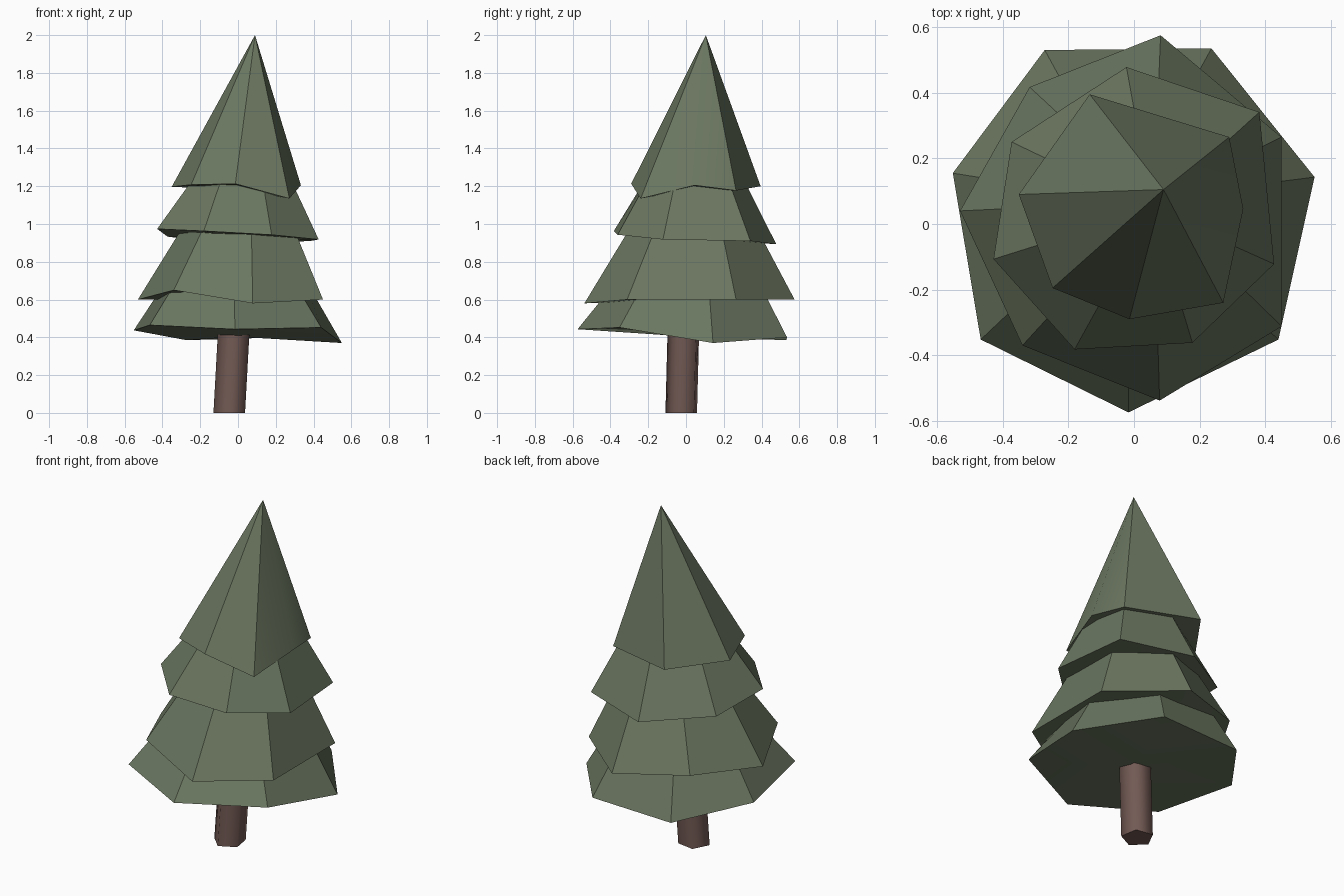
import bpy, math

if "Cube" in bpy.data.objects:
    bpy.data.objects.remove(bpy.data.objects["Cube"])


def material(name, rgb):
    m = bpy.data.materials.new(name)
    m.diffuse_color = (*rgb, 1.0)
    m.use_nodes = True
    m.node_tree.nodes["Principled BSDF"].inputs["Base Color"].default_value = m.diffuse_color
    return m


needle_green = material("needle_green", (0.147, 0.184, 0.118))
bark_brown = material("bark_brown", (0.168, 0.101, 0.088))


def build(name, verts, faces, mat, smooth_angle):
    me = bpy.data.meshes.new(name)
    me.from_pydata(verts, [], faces)
    me.materials.append(mat)
    me.update()
    ob = bpy.data.objects.new(name, me)
    bpy.context.collection.objects.link(ob)
    bpy.ops.object.select_all(action='DESELECT')
    ob.select_set(True)
    bpy.context.view_layer.objects.active = ob
    bpy.ops.object.shade_smooth_by_angle(angle=math.radians(smooth_angle))
    return ob


def tier(name, ring, centre, ratio, top_z, dip=0.01):
    """Skirt from an uneven ring (clockwise from above), drawn in toward a centre."""
    ring = ring[::-1]                      # counter-clockwise
    n = len(ring)
    cx, cy = centre
    hub = tuple(sum(v[i] for v in ring) / n for i in range(3))
    # Underside fans out from a slightly lowered hub
    verts = [(hub[0], hub[1], hub[2] - dip)] + list(ring)
    nxt = [(i + 1) % n for i in range(n)]
    faces = [(0, 1 + nxt[i], 1 + i) for i in range(n)]
    if ratio == 0:
        verts.append((cx, cy, top_z))
        faces += [(1 + i, 1 + nxt[i], n + 1) for i in range(n)]
    else:
        verts += [(cx + (x - cx) * ratio, cy + (y - cy) * ratio, top_z) for x, y, z in ring]
        faces += [(1 + i, 1 + nxt[i], n + 1 + nxt[i], n + 1 + i) for i in range(n)]
        faces.append(tuple(range(n + 1, 2 * n + 1)))
    return build(name, verts, faces, needle_green, 30)


# Pointed top
tier("top_branches", [
    (-0.135, 0.395, 1.20), (0.29, 0.265, 1.177), (0.333, 0.046, 1.205), (0.272, -0.24, 1.135),
    (-0.014, -0.29, 1.213), (-0.248, -0.195, 1.208), (-0.351, 0.09, 1.197)],
    (0.09, 0.105), 0, 2.0)

# Three skirts below
tier("upper_branches", [
    (-0.023, 0.478, 0.893), (0.382, 0.341, 0.91), (0.427, -0.122, 0.918), (0.178, -0.362, 0.943),
    (-0.181, -0.382, 0.963), (-0.428, -0.107, 0.974), (-0.373, 0.25, 0.933)],
    (0.055, 0.045), 0.56, 1.27)
tier("middle_branches", [
    (0.081, 0.575, 0.60), (0.449, 0.265, 0.60), (0.45, -0.312, 0.60), (0.078, -0.538, 0.58),
    (-0.34, -0.37, 0.65), (-0.53, 0.04, 0.60), (-0.318, 0.417, 0.632)],
    (0.06, 0.068), 0.56, 1.02)
tier("lower_branches", [
    (-0.272, 0.53, 0.385), (0.236, 0.535, 0.40), (0.55, 0.143, 0.37), (0.44, -0.352, 0.452),
    (-0.017, -0.574, 0.443), (-0.467, -0.352, 0.465), (-0.552, 0.155, 0.437)],
    (-0.02, 0.07), 0.62, 0.745, 0.018)

# Slightly leaning five-sided trunk, softly shaded around its sides
N, R = 5, 0.089
verts = []
for z in (0.0, 0.5):
    for k in range(N):
        a = math.radians(45 + 360 * k / N)
        verts.append((-0.042 + 0.055 * z + R * math.cos(a),
                      -0.021 + 0.026 * z + R * math.sin(a), z))
faces = [tuple(reversed(range(N))), tuple(range(N, 2 * N))]
faces += [(k, (k + 1) % N, N + (k + 1) % N, N + k) for k in range(N)]
build("trunk", verts, faces, bark_brown, 80)
